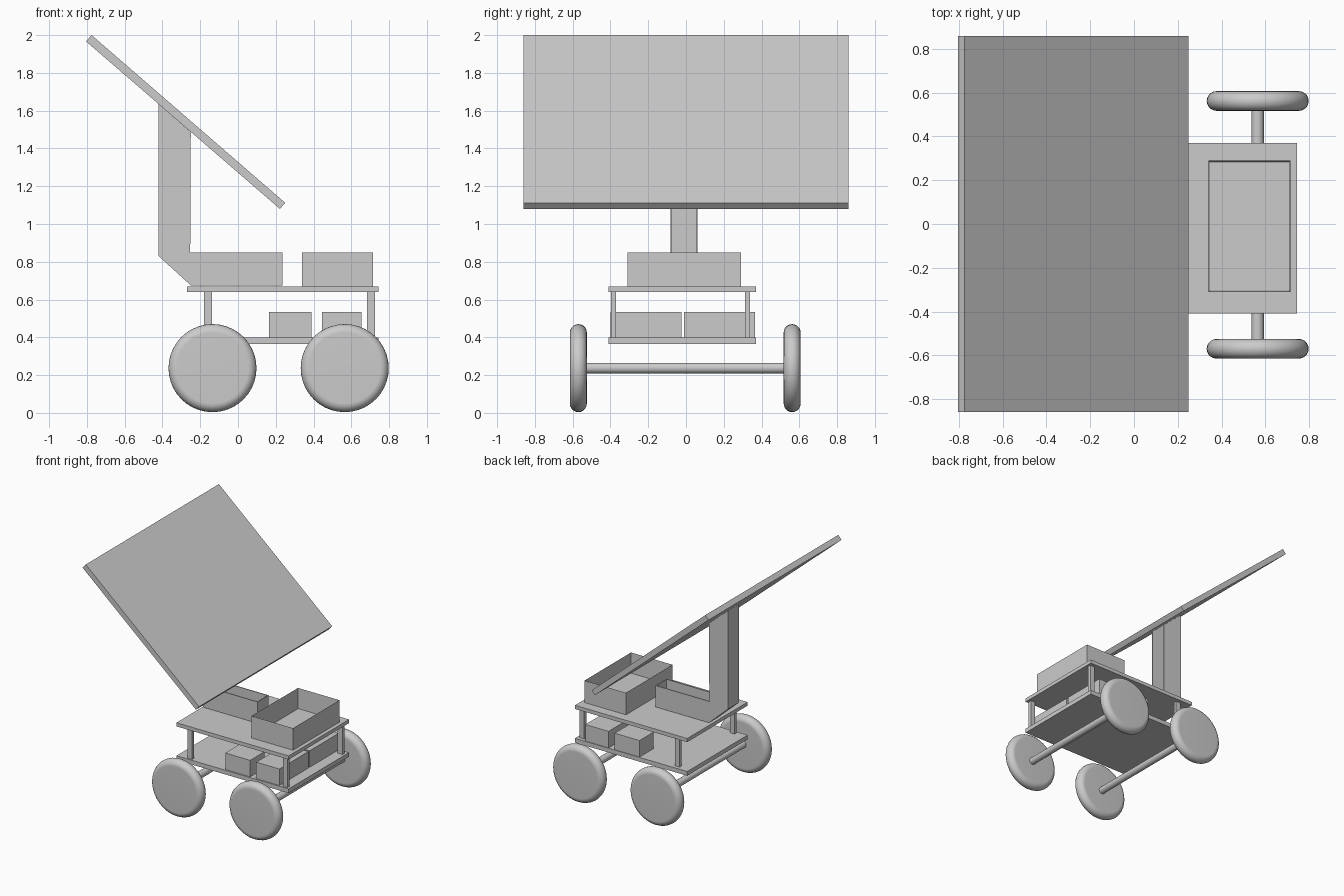
import bpy, bmesh, math
from mathutils import Matrix

cube = bpy.data.objects.get("Cube")
if cube:
    bpy.data.objects.remove(cube)

grey = bpy.data.materials.new("light grey")
grey.use_nodes = True
COLOUR = (0.6, 0.6, 0.6, 1)
grey.diffuse_color = COLOUR
grey.node_tree.nodes["Principled BSDF"].inputs["Base Color"].default_value = COLOUR


def finish(bm, name):
    bmesh.ops.recalc_face_normals(bm, faces=bm.faces)
    mesh = bpy.data.meshes.new(name)
    bm.to_mesh(mesh)
    bm.free()
    mesh.materials.append(grey)
    obj = bpy.data.objects.new(name, mesh)
    bpy.context.scene.collection.objects.link(obj)
    return obj


def box(name, xs, ys, zs):
    bm = bmesh.new()
    bmesh.ops.create_cube(bm, size=1)
    for v in bm.verts:
        v.co = [r[0] if c < 0 else r[1] for c, r in zip(v.co, (xs, ys, zs))]
    return finish(bm, name)


def extrude_xz(name, profile, y0, y1):
    """Closed side outline pulled from y0 to y1."""
    bm = bmesh.new()
    face = bm.faces.new([bm.verts.new((x, y0, z)) for x, z in profile])
    new = bmesh.ops.extrude_face_region(bm, geom=[face])["geom"]
    bmesh.ops.translate(bm, vec=(0, y1 - y0, 0),
                        verts=[g for g in new if isinstance(g, bmesh.types.BMVert)])
    return finish(bm, name)


def smooth(obj, angle):
    bpy.ops.object.select_all(action='DESELECT')
    obj.select_set(True)
    bpy.context.view_layer.objects.active = obj
    bpy.ops.object.shade_smooth_by_angle(angle=math.radians(angle))


# Two decks and the posts between them
DECK_X, DECK_Y = (-0.27, 0.745), (-0.41, 0.37)
box("upper_deck", DECK_X, DECK_Y, (0.64, 0.67))
box("lower_deck", DECK_X, DECK_Y, (0.365, 0.4))
for x in (-0.18, 0.683):
    for y in (-0.397, 0.313):
        box("deck_post", (x, x + 0.042), (y, y + 0.027), (0.4, 0.64))

# Equipment blocks on the lower deck
for ys in ((-0.4, -0.025), (-0.01, 0.365)):
    box("wide_block", (0.445, 0.655), ys, (0.4, 0.535))
for ys in ((-0.4, -0.215), (0.185, 0.365)):
    box("narrow_block", (0.165, 0.39), ys, (0.4, 0.535))

# Open tray on the upper deck
bm = bmesh.new()
bmesh.ops.create_cube(bm, size=1, matrix=Matrix.Translation((0.527, -0.01, 0.76))
                      @ Matrix.Diagonal((0.375, 0.6, 0.18, 1)))
top = max(bm.faces, key=lambda f: f.calc_center_median().z)
bmesh.ops.inset_region(bm, faces=[top], thickness=0.009)
bmesh.ops.translate(bm, vec=(0, 0, -0.165), verts=top.verts)
finish(bm, "tray")

# Bent channel arm: two cheeks, a folded back strip and an end plate
WALL = 0.007
outer = [(0.235, 0.675), (-0.25, 0.675), (-0.42, 0.83), (-0.42, 1.635)]
inner = [(-0.413, 1.629), (-0.413, 0.834), (-0.247, 0.682), (0.235, 0.682)]
cheek = outer + [(-0.25, 1.487), (-0.253, 0.85), (0.235, 0.85)]
extrude_xz("arm_right_cheek", cheek, -0.083, -0.083 + WALL)
extrude_xz("arm_left_cheek", cheek, 0.06 - WALL, 0.06)
extrude_xz("arm_back_strip", outer + inner, -0.083 + WALL, 0.06 - WALL)
box("arm_end_plate", (0.228, 0.235), (-0.076, 0.053), (0.682, 0.85))

# Tilted panel
extrude_xz("panel", [(-0.775, 2.0), (-0.805, 1.967), (0.222, 1.08), (0.25, 1.112)],
           -0.86, 0.86)

# Wheels: rounded tyre with dished sides, spun around the axle
AXLE_Z, TYRE, RIM = 0.237, 0.045, 0.188
half = [(RIM + TYRE * math.sin(a), TYRE * math.cos(a))
        for a in (math.pi * i / 10 for i in range(11))]
profile = [(0, 0.022)] + half + [(0, -0.022)]
for x in (-0.135, 0.565):
    for y in (-0.57, 0.562):
        bm = bmesh.new()
        verts = [bm.verts.new((r, w, 0)) for r, w in profile]
        edges = [bm.edges.new(p) for p in zip(verts, verts[1:])]
        bmesh.ops.spin(bm, geom=verts + edges, cent=(0, 0, 0), axis=(0, 1, 0),
                       angle=math.tau, steps=40, use_merge=True)
        bmesh.ops.remove_doubles(bm, verts=bm.verts, dist=0.0001)
        wheel = finish(bm, "wheel")
        wheel.location = (x, y, AXLE_Z)
        smooth(wheel, 40)

    # Axle
    bm = bmesh.new()
    bmesh.ops.create_cone(bm, cap_ends=True, segments=24, radius1=0.028, radius2=0.028,
                          depth=1.1, matrix=Matrix.Translation((x, -0.004, AXLE_Z))
                          @ Matrix.Rotation(math.pi / 2, 4, 'X'))
    smooth(finish(bm, "axle"), 40)
